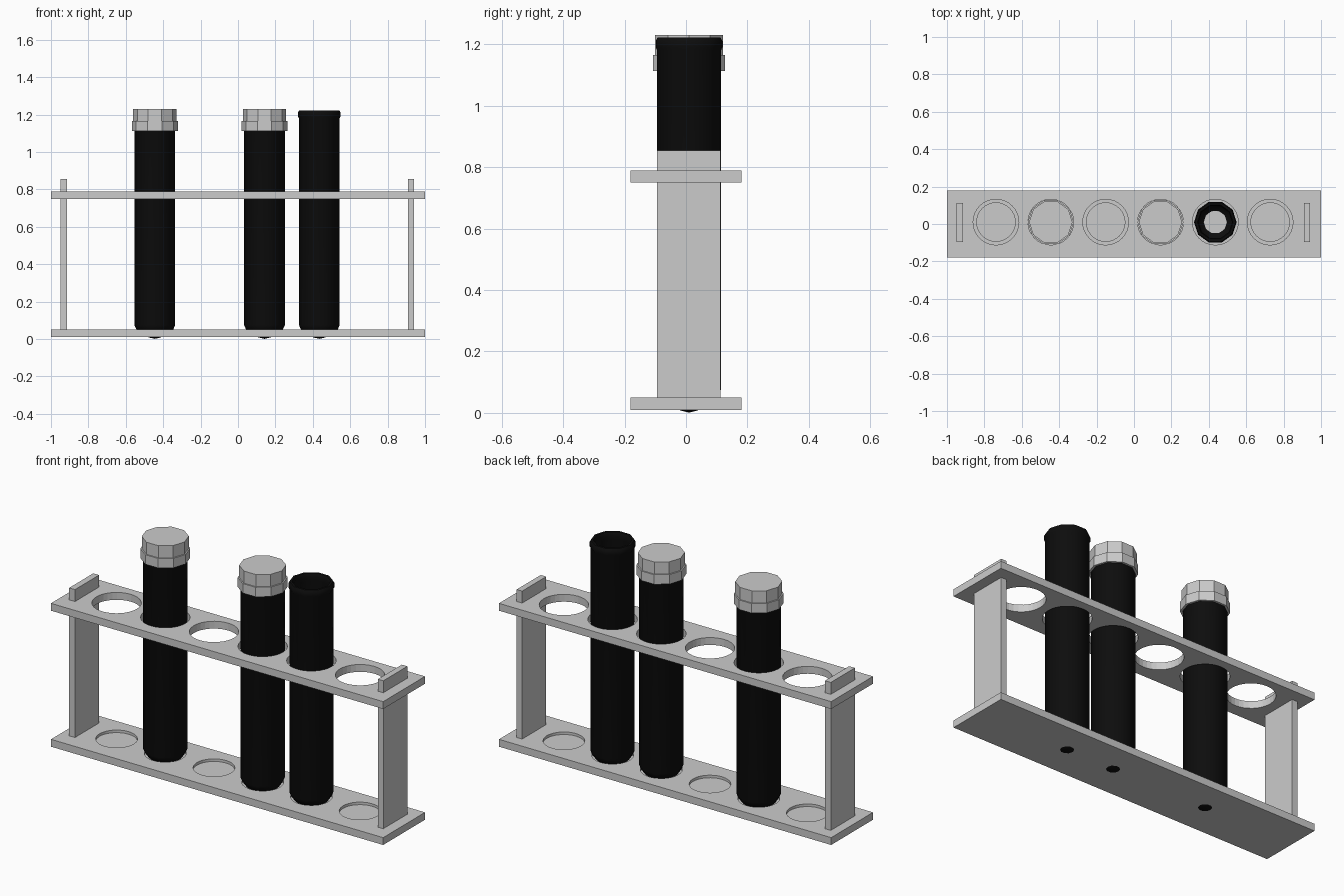
import bpy, bmesh, math

if "Cube" in bpy.data.objects:
    bpy.data.objects.remove(bpy.data.objects["Cube"])

CY = 0.01                                    # row of holes sits slightly behind centre
HOLES = [-0.738 + 0.2932 * i for i in range(6)]
SIDES = 10

black = bpy.data.materials.new("black_glass")
black.diffuse_color = (0.004, 0.004, 0.004, 1)
black.use_nodes = True
black.node_tree.nodes["Principled BSDF"].inputs["Base Color"].default_value = black.diffuse_color


def finish(name, bm):
    bmesh.ops.recalc_face_normals(bm, faces=bm.faces)
    me = bpy.data.meshes.new(name)
    bm.to_mesh(me)
    bm.free()
    ob = bpy.data.objects.new(name, me)
    bpy.context.collection.objects.link(ob)
    return ob


def box(name, x0, x1, y0, y1, z0, z1):
    bm = bmesh.new()
    bmesh.ops.create_cube(bm, size=1)
    for v in bm.verts:
        v.co = ((x0 + x1) / 2 + v.co.x * (x1 - x0),
                (y0 + y1) / 2 + v.co.y * (y1 - y0),
                (z0 + z1) / 2 + v.co.z * (z1 - z0))
    return finish(name, bm)


def lathe(name, profile, x, smooth):
    """Revolve an (r, z) profile around the vertical axis."""
    bm = bmesh.new()
    vs = [bm.verts.new((r, 0, z)) for r, z in profile]
    es = [bm.edges.new(p) for p in zip(vs, vs[1:])]
    bmesh.ops.spin(bm, geom=vs + es, cent=(0, 0, 0), axis=(0, 0, 1),
                   angle=math.tau, steps=SIDES, use_merge=False)
    bmesh.ops.remove_doubles(bm, verts=bm.verts, dist=1e-4)
    ob = finish(name, bm)
    ob.location = (x, CY, 0)
    if smooth:
        bpy.ops.object.select_all(action='DESELECT')
        ob.select_set(True)
        bpy.context.view_layer.objects.active = ob
        bpy.ops.object.shade_smooth_by_angle(angle=math.radians(40))
    return ob


def drill(plate, radius, z0, z1):
    """Cut the row of six round holes."""
    bm = bmesh.new()
    for x in HOLES:
        new = bmesh.ops.create_cone(bm, cap_ends=True, segments=32, radius1=radius,
                                    radius2=radius, depth=z1 - z0)["verts"]
        bmesh.ops.translate(bm, verts=new, vec=(x, CY, (z0 + z1) / 2))
    cutter = finish(plate.name + "_cutter", bm)
    mod = plate.modifiers.new("holes", 'BOOLEAN')
    mod.operation, mod.solver, mod.object = 'DIFFERENCE', 'EXACT', cutter
    bpy.context.view_layer.objects.active = plate
    bpy.ops.object.modifier_apply(modifier=mod.name)
    bpy.data.objects.remove(cutter)


# rack: base with shallow recesses, top shelf with through holes, end posts
drill(box("base_plate", -1, 1, -0.18, 0.18, 0.01, 0.05), 0.103, 0.036, 0.2)
drill(box("top_shelf", -1, 1, -0.18, 0.18, 0.75, 0.79), 0.122, 0.6, 0.9)
box("left_post", -0.95, -0.915, -0.095, 0.112, 0.045, 0.855)
box("right_post", 0.908, 0.941, -0.095, 0.112, 0.045, 0.855)

# tubes: outer wall, rolled lip, inner wall
TUBE = [(0, 0.001), (0.03, 0.008), (0.068, 0.024), (0.099, 0.052), (0.109, 0.075),
        (0.109, 1.18), (0.114, 1.19), (0.114, 1.21), (0.108, 1.222), (0.096, 1.222),
        (0.09, 1.205), (0.097, 1.18), (0.097, 0.08), (0.085, 0.056), (0.06, 0.034), (0, 0.012)]
for i in (1, 3, 4):
    lathe(f"test_tube_{i}", TUBE, HOLES[i], True).data.materials.append(black)

# caps: smaller crown above a wider skirt ring
CAP = [(0, 1.231), (0.116, 1.231), (0.116, 1.165), (0.123, 1.165), (0.123, 1.113),
       (0.111, 1.113), (0.111, 1.18), (0.115, 1.188), (0.115, 1.225), (0, 1.225)]
for i in (1, 3):
    lathe(f"tube_cap_{i}", CAP, HOLES[i], False)
